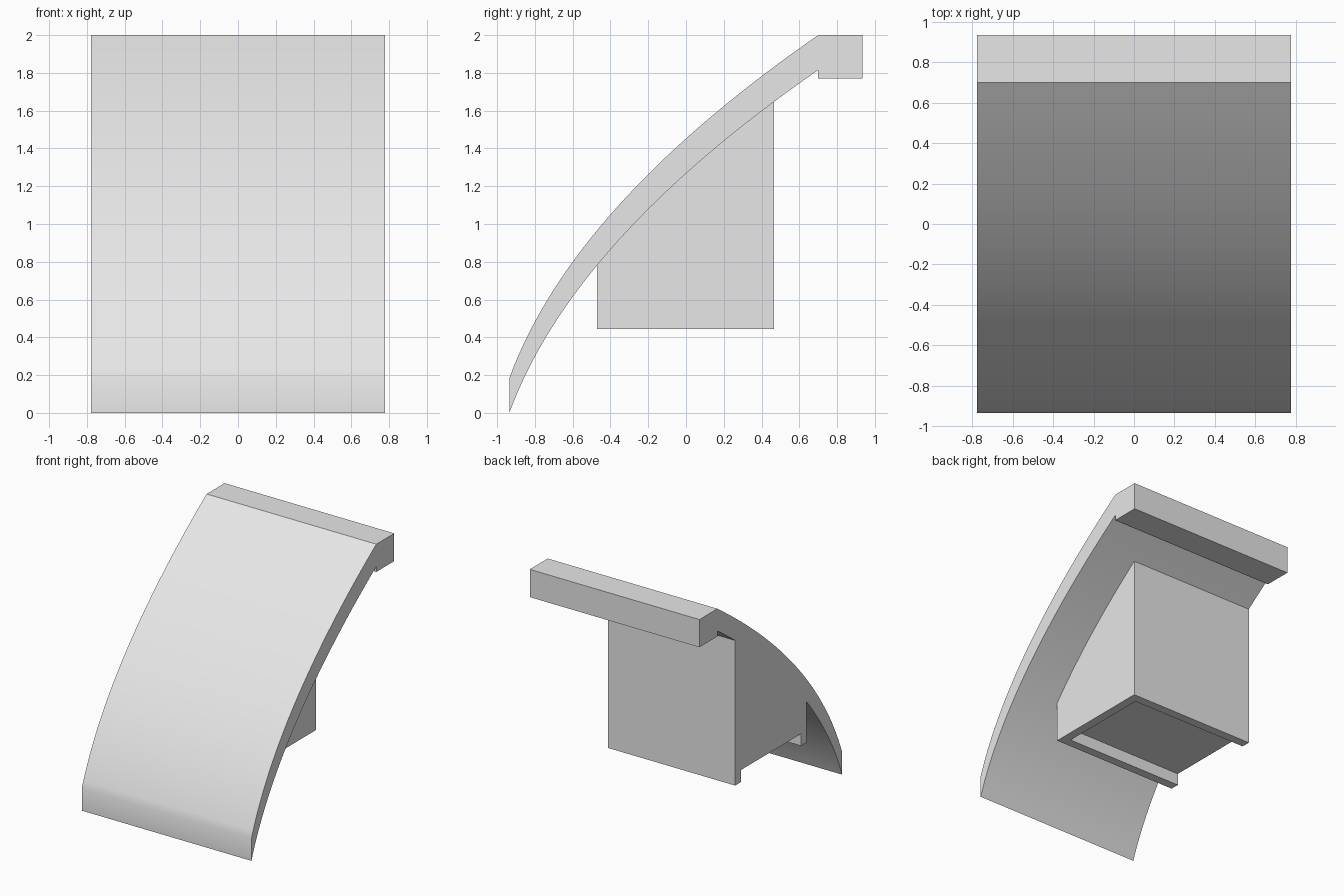
import bpy
import bmesh
from math import radians

cube = bpy.data.objects.get("Cube")
if cube:
    bpy.data.objects.remove(cube, do_unlink=True)

HALF_W = 0.778       # half width of the panel
FRONT, BACK = -0.935, 0.935
THICK = 0.185        # vertical thickness of the panel
SEGMENTS = 32

grey = bpy.data.materials.new("light_grey")
grey.use_nodes = True
grey.diffuse_color = (0.8, 0.8, 0.8, 1)
grey.node_tree.nodes["Principled BSDF"].inputs["Base Color"].default_value = (0.8, 0.8, 0.8, 1)


def curve_point(t):
    """Point (y, z) on the outer curve of the panel."""
    ends = ((FRONT, 0.185), (-0.6, 1.1), (0.7, 2.0))
    weights = ((1 - t) ** 2, 2 * t * (1 - t), t * t)
    return tuple(sum(w * p[i] for w, p in zip(weights, ends)) for i in (0, 1))


def prism(name, profile, x0, x1):
    """Extrude a (y, z) outline along x."""
    bm = bmesh.new()
    face = bm.faces.new([bm.verts.new((x0, y, z)) for y, z in profile])
    new = bmesh.ops.extrude_face_region(bm, geom=[face])["geom"]
    verts = [v for v in new if isinstance(v, bmesh.types.BMVert)]
    bmesh.ops.translate(bm, verts=verts, vec=(x1 - x0, 0, 0))
    bmesh.ops.recalc_face_normals(bm, faces=bm.faces)
    mesh = bpy.data.meshes.new(name)
    bm.to_mesh(mesh)
    bm.free()
    mesh.materials.append(grey)
    obj = bpy.data.objects.new(name, mesh)
    bpy.context.collection.objects.link(obj)
    return obj


def activate(obj):
    bpy.ops.object.select_all(action="DESELECT")
    obj.select_set(True)
    bpy.context.view_layer.objects.active = obj


def rectangle(y0, y1, z0, z1):
    return [(y0, z0), (y1, z0), (y1, z1), (y0, z1)]


outer = [curve_point(i / SEGMENTS) for i in range(SEGMENTS + 1)]
inner = [(y, z - THICK) for y, z in outer]

# Curved panel with the square bar along its top edge
bar = [(BACK, 2.0), (BACK, 1.77), (0.7, 1.77)]
panel = prism("curved_panel", outer + bar + inner[::-1], -HALF_W, HALF_W)
activate(panel)
bpy.ops.object.shade_smooth_by_angle(angle=radians(30))

# Box behind the panel, its top following the panel's underside
BOX_FRONT, BOX_BACK, BOX_BOTTOM = -0.47, 0.467, 0.445
BOX_SIDE = HALF_W / 2
RIM, RECESS = 0.075, 0.1


def underside(y):
    """Height of the panel's underside at y."""
    for (y0, z0), (y1, z1) in zip(inner, inner[1:]):
        if y0 <= y <= y1:
            return z0 + (z1 - z0) * (y - y0) / (y1 - y0)


top = [(BOX_FRONT, underside(BOX_FRONT))]
top += [p for p in inner if BOX_FRONT < p[0] < BOX_BACK]
top += [(BOX_BACK, underside(BOX_BACK))]
box = prism("rear_box", top + [(BOX_BACK, BOX_BOTTOM), (BOX_FRONT, BOX_BOTTOM)],
            -HALF_W, BOX_SIDE)

# Recess in the box bottom, open on one side
cutter = prism("recess_cutter",
               rectangle(BOX_FRONT + RIM, BOX_BACK - RIM, BOX_BOTTOM - RECESS, BOX_BOTTOM + RECESS),
               -HALF_W - RECESS, BOX_SIDE - RIM)
cutter.hide_render = True
cut = box.modifiers.new("recess", "BOOLEAN")
cut.operation = "DIFFERENCE"
cut.solver = "EXACT"
cut.object = cutter
activate(box)
bpy.ops.object.modifier_apply(modifier=cut.name)
bpy.data.objects.remove(cutter, do_unlink=True)
